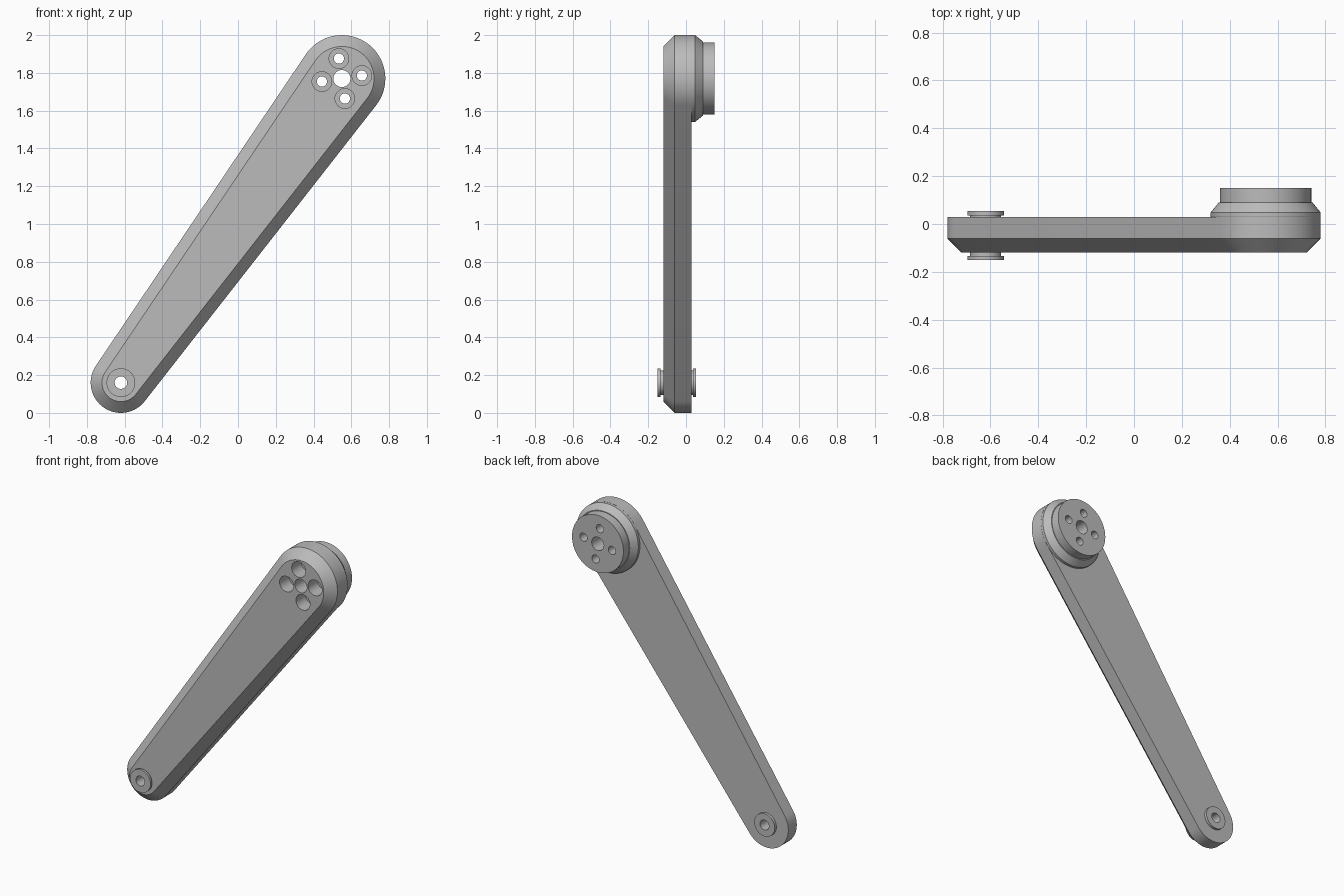
import bpy, bmesh, math
from mathutils import Vector

if "Cube" in bpy.data.objects:
    bpy.data.objects.remove(bpy.data.objects["Cube"], do_unlink=True)

# Pivot centres (x, z) and radii of the two arm ends
BIG, SMALL = Vector((0.55, 1.77)), Vector((-0.62, 0.16))
R_BIG, R_SMALL = 0.23, 0.16
SEG = 64

metal = bpy.data.materials.new("grey metal")
metal.use_nodes = True
GREY = (0.5, 0.5, 0.5, 1)
metal.diffuse_color = GREY
metal.node_tree.nodes["Principled BSDF"].inputs["Base Color"].default_value = GREY


def loft(name, rings, closed=False):
    """Skin a series of equal-length rings; cap the ends unless closed."""
    bm = bmesh.new()
    loops = [[bm.verts.new(p) for p in ring] for ring in rings]
    pairs = list(zip(loops, loops[1:]))
    if closed:
        pairs.append((loops[-1], loops[0]))
    else:
        bm.faces.new(loops[0])
        bm.faces.new(loops[-1])
    n = len(loops[0])
    for a, b in pairs:
        for i in range(n):
            j = (i + 1) % n
            bm.faces.new((a[i], a[j], b[j], b[i]))
    bmesh.ops.recalc_face_normals(bm, faces=bm.faces)
    mesh = bpy.data.meshes.new(name)
    bm.to_mesh(mesh)
    bm.free()
    mesh.materials.append(metal)
    obj = bpy.data.objects.new(name, mesh)
    bpy.context.collection.objects.link(obj)
    return obj


def circle(c, r, y, seg=SEG):
    return [(c.x + r * math.cos(t), y, c.y + r * math.sin(t))
            for t in (2 * math.pi * i / seg for i in range(seg))]


def lathe(name, c, profile, closed=False):
    """Revolve (radius, y) points about the y axis through c."""
    return loft(name, [circle(c, r, y) for r, y in profile], closed)


def select(obj):
    bpy.ops.object.select_all(action="DESELECT")
    obj.select_set(True)
    bpy.context.view_layer.objects.active = obj


def combine(obj, other, operation):
    """Apply a boolean and discard the helper."""
    mod = obj.modifiers.new("boolean", "BOOLEAN")
    mod.operation, mod.solver, mod.object = operation, "EXACT", other
    select(obj)
    bpy.ops.object.modifier_apply(modifier=mod.name)
    bpy.data.objects.remove(other, do_unlink=True)


def outline(inset, y, steps=40):
    """Tapered outline: two arcs joined by tangent lines."""
    d = BIG - SMALL
    heading = math.atan2(d.y, d.x)
    half = math.pi / 2 + math.asin((R_BIG - R_SMALL) / d.length)
    pts = []
    for c, r, start, sweep in ((BIG, R_BIG, heading - half, 2 * half),
                               (SMALL, R_SMALL, heading + half, 2 * (math.pi - half))):
        for i in range(steps + 1):
            t = start + sweep * i / steps
            pts.append((c.x + (r - inset) * math.cos(t), y,
                        c.y + (r - inset) * math.sin(t)))
    return pts


# Arm with a chamfered front rim
arm = loft("crank_arm", [outline(0.06, -0.12), outline(0, -0.06), outline(0, 0.03)])

# Bevelled head and mounting boss at the wide end
head = lathe("head", BIG, [(0.21, 0.0), (0.229, 0.029), (0.23, 0.031), (0.23, 0.048),
                           (0.196, 0.09), (0.191, 0.09), (0.191, 0.15)])
combine(arm, head, "UNION")

# Centre bore, and four counterbored bolt holes
combine(arm, lathe("bore", BIG, [(0.045, -0.3), (0.045, 0.3)]), "DIFFERENCE")
for k in range(4):
    t = math.radians(98.5 + 90 * k)
    c = BIG + 0.107 * Vector((math.cos(t), math.sin(t)))
    cutter = lathe("bolt_hole", c, [(0.052, -0.3), (0.052, -0.02),
                                    (0.027, -0.02), (0.027, 0.3)])
    combine(arm, cutter, "DIFFERENCE")
combine(arm, lathe("pin_hole", SMALL, [(0.05, -0.3), (0.05, 0.3)]), "DIFFERENCE")

# Flanged bushing through the narrow end
bushing = lathe("pivot_bushing", SMALL, [
    (0.033, -0.15), (0.076, -0.15), (0.076, -0.134), (0.065, -0.134),
    (0.065, 0.036), (0.076, 0.036), (0.076, 0.054), (0.033, 0.054)], closed=True)

for obj in (arm, bushing):
    select(obj)
    bpy.ops.object.shade_smooth_by_angle(angle=math.radians(25))
